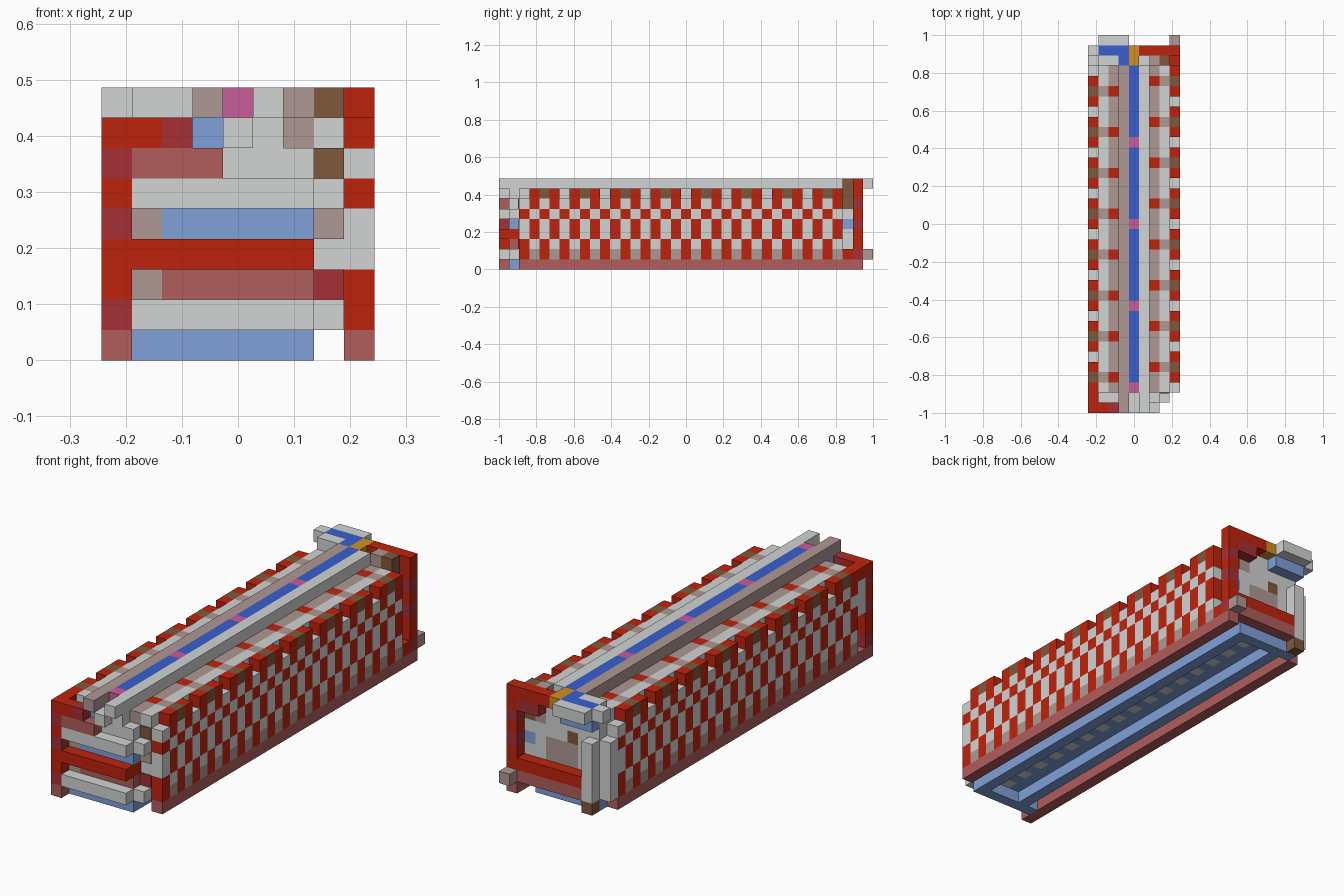
import bpy
import bmesh
from mathutils import Matrix, Vector

old = bpy.data.objects.get("Cube")
if old:
    bpy.data.objects.remove(old, do_unlink=True)

LENGTH, WIDTH = 37, 9
UNIT = 2 / LENGTH

PALETTE = {
    "light_grey": "D2D4D3", "mauve": "AF9894", "red": "BE230D", "dark_red": "A63035",
    "dusty_red": "B15C5C", "brown": "80583B", "pale_blue": "80A1D9",
    "deep_blue": "385FCD", "pink": "C75D9B", "orange": "D09124",
}


def linear(pair):
    c = int(pair, 16) / 255
    return c / 12.92 if c <= 0.04045 else ((c + 0.055) / 1.055) ** 2.4


def make_material(name, code):
    mat = bpy.data.materials.new(name)
    mat.use_nodes = True
    colour = [linear(code[i:i + 2]) for i in (0, 2, 4)] + [1]
    mat.diffuse_color = colour
    mat.node_tree.nodes["Principled BSDF"].inputs["Base Color"].default_value = colour
    return mat


MATERIALS = {name: make_material(name, code) for name, code in PALETTE.items()}


class Part:
    """One object made of coloured blocks on the unit grid (inclusive cell ranges)."""

    def __init__(self, name):
        self.name, self.bm, self.slots = name, bmesh.new(), []

    def block(self, colour, x, y, z):
        spans = [(v, v) if isinstance(v, int) else v for v in (x, y, z)]
        size = [b - a + 1 for a, b in spans]
        mid = [(a + b + 1) / 2 for a, b in spans]
        centre = Vector((mid[0] - WIDTH / 2, mid[1] - LENGTH / 2, mid[2])) * UNIT
        matrix = Matrix.Translation(centre) @ Matrix.Diagonal([s * UNIT for s in size] + [1])
        if colour not in self.slots:
            self.slots.append(colour)
        made = bmesh.ops.create_cube(self.bm, size=1, matrix=matrix)
        for face in {f for v in made["verts"] for f in v.link_faces}:
            face.material_index = self.slots.index(colour)

    def finish(self):
        mesh = bpy.data.meshes.new(self.name)
        self.bm.to_mesh(mesh)
        self.bm.free()
        for slot in self.slots:
            mesh.materials.append(MATERIALS[slot])
        bpy.context.collection.objects.link(bpy.data.objects.new(self.name, mesh))


# Patterned side walls with notched tops; the second is the first turned half round
for name, turned in (("right_wall", False), ("left_wall", True)):
    wall, deck = Part(name), Part(name + "_deck")

    def at(x, y):
        return (8 - x, 35 - y) if turned else (x, y)

    for step in range(2, 34):
        odd = step % 2 == 1
        strap = step % 4 == 0
        x, y = at(8, step)
        wall.block("mauve" if odd else "red", x, y, 1)
        wall.block("light_grey" if odd else "red", x, y, 2)
        wall.block("red" if odd else "light_grey", x, y, (3, 4))
        wall.block("light_grey" if odd else "red", x, y, 5)
        wall.block("red" if odd else "light_grey", x, y, 6)
        if odd or strap:
            wall.block("red" if odd else "brown", x, y, 7)
        x, y = at(7, step)
        deck.block("mauve" if strap else "light_grey", x, y, 7)
        x, y = at(6, step)
        deck.block("red" if strap else "mauve", x, y, 7)
    deck.block("light_grey", at(7, 0)[0], (2, 33), (1, 6))
    wall.finish()
    deck.finish()

# Bottom runners
for name, x, ends in (("right_runner", 8, (2, 35)), ("left_runner", 0, (0, 33))):
    runner = Part(name)
    runner.block("dusty_red", x, ends, 0)
    runner.finish()

# Shallow open frame underneath, with a dotted ceiling
frame = Part("underside_frame")
for x in (2, 6):
    frame.block("pale_blue", x, (2, 33), (0, 6))
frame.block("pale_blue", (1, 6), 1, 0)
frame.block("pale_blue", (1, 6), 34, 0)
frame.block("brown", 1, 35, 0)
for x in (3, 5):
    frame.block("pale_blue", x, (2, 33), (1, 5))
for y in range(2, 34):
    frame.block("pale_blue" if y % 2 else "light_grey", 4, y, (1, 5))
frame.finish()

# Raised centre rail
rail = Part("centre_rail")
rail.block("light_grey", (3, 5), (2, 33), (6, 7))
rail.block("pale_blue", 3, 1, 7)
rail.block("light_grey", 4, (0, 1), 7)
rail.block("light_grey", 5, 1, 7)
rail.block("mauve", 3, (0, 33), 8)
rail.block("light_grey", 5, (0, 33), 8)
for y in range(2, 34):
    rail.block("pink" if y % 8 == 2 and y < 30 else "deep_blue", 4, y, 8)
rail.finish()

# Front end: red post, projecting bars and recessed bands
front = Part("front_post")
for z, colour in enumerate(("dark_red", "red", "red", "dark_red", "red", "dark_red", "red")):
    front.block(colour, 0, 0, z + 1)
front.block("red", 1, 0, 7)
front.block("dark_red", 2, 0, 7)
front.block("red", 0, 1, 7)
front.block("light_grey", 0, 1, (4, 6))
front.block("dusty_red", (1, 3), 0, 6)
front.finish()

bars = Part("front_bars")
for z, colour in ((1, "light_grey"), (3, "red"), (5, "light_grey")):
    bars.block(colour, (1, 6), (0, 1), z)
for z, colour in ((2, "dusty_red"), (4, "pale_blue")):
    bars.block("mauve", 1, 1, z)
    bars.block(colour, (2, 6), 1, z)
bars.block("light_grey", (1, 6), 1, 6)
bars.finish()

corner = Part("front_corner")
for z in (1, 5):
    corner.block("light_grey", 7, 1, z)
for z, colour in ((2, "dark_red"), (4, "mauve"), (6, "brown")):
    plate_y = 2 - 0.1
    corner.block(colour, 7, (plate_y, plate_y - 0.9), z)
corner.finish()

# Back end: red post and beam, patterned panel, lower bar
back = Part("back_post")
for z in range(1, 9):
    back.block("dark_red" if z in (1, 4, 6) else "red", 8, 35, z)
back.block("red", (5, 7), 35, 8)
back.block("dark_red", (6, 7), 35, 7)
back.block("mauve", 6, 34, 8)
back.block("brown", 7, 34, 8)
back.block("red", 8, 34, 1)
back.block("mauve", 8, 36, 1)
back.block("red", (2, 7), 35, 2)
back.block("dusty_red", (2, 7), 35, 1)
back.finish()

panel = Part("back_panel")
for z in range(1, 8):
    for x in range(1, 8):
        colour = "light_grey"
        if (z in (3, 4) and x in (3, 4, 5)) or (x == 6 and z > 5):
            colour = "mauve"
        if (x, z) == (3, 5) or (x == 7 and z > 5):
            colour = "brown"
        if (x, z) == (7, 4):
            colour = "pale_blue"
        panel.block(colour, x, 34, z)
panel.finish()

columns = Part("back_columns")
columns.block("light_grey", 1, 35, (1, 5))
columns.block("light_grey", 0, 34, (1, 5))
columns.finish()

# Cap that turns the rail's blue line towards the corner
cap = Part("rail_end_cap")
cap.block("orange", 4, (34, 35), 8)
cap.block("deep_blue", 3, 34, 8)
cap.block("deep_blue", (1, 3), 35, 8)
cap.block("pale_blue", (1, 3), 35, 7)
cap.block("light_grey", (1, 3), 36, 8)
cap.block("light_grey", (1, 2), 34, 8)
cap.block("light_grey", 0, 35, 8)
cap.finish()
